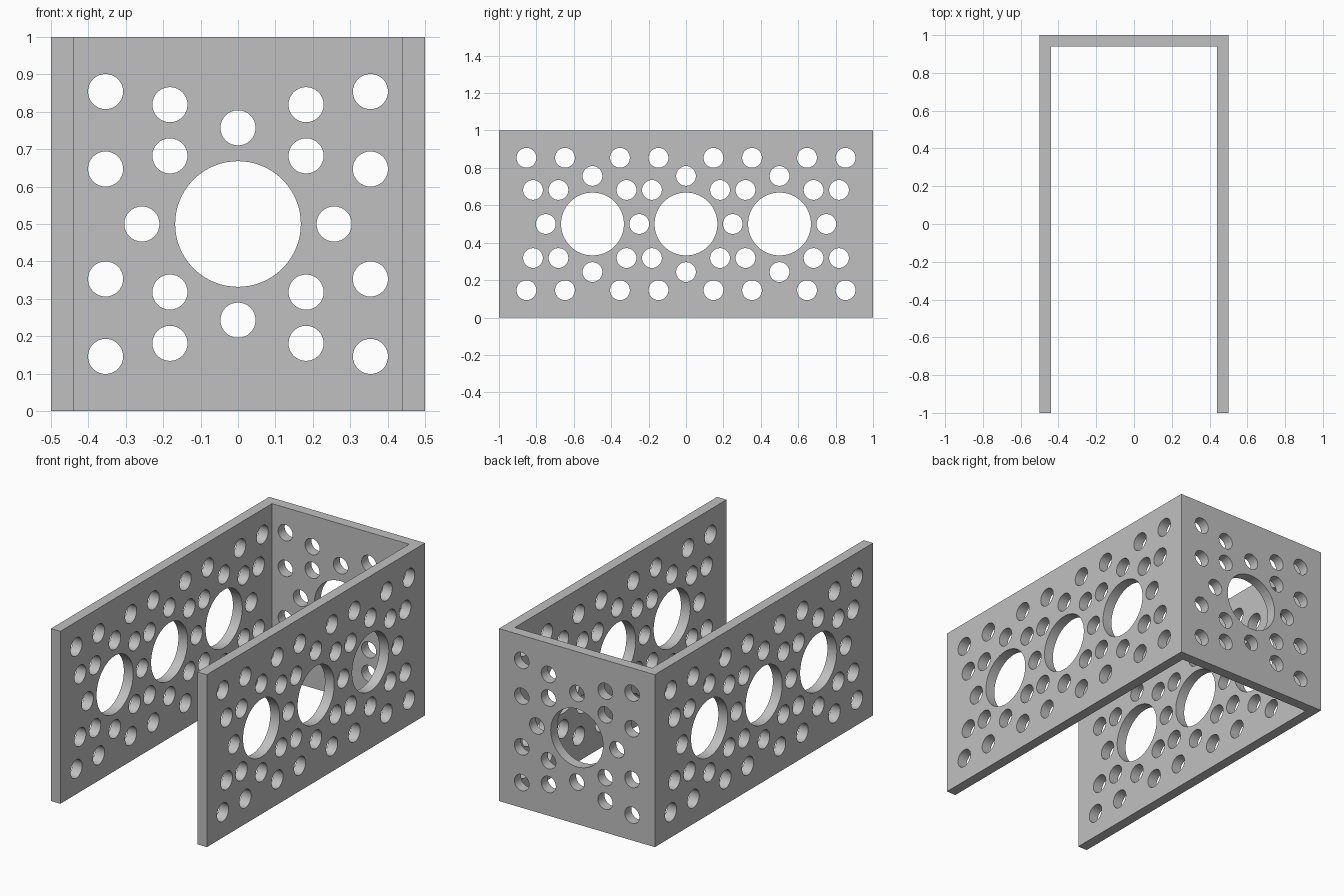
import bpy, bmesh, math
from mathutils import Matrix, Vector

if "Cube" in bpy.data.objects:
    bpy.data.objects.remove(bpy.data.objects["Cube"])

T, BIG = 0.06, 0.168        # wall thickness, large bore radius

grey = bpy.data.materials.new("light_grey_metal")
grey.diffuse_color = (0.53, 0.53, 0.53, 1)
grey.use_nodes = True
grey.node_tree.nodes["Principled BSDF"].inputs["Base Color"].default_value = grey.diffuse_color


def new_object(name, bm):
    bmesh.ops.recalc_face_normals(bm, faces=bm.faces)
    mesh = bpy.data.meshes.new(name)
    bm.to_mesh(mesh)
    bm.free()
    mesh.materials.append(grey)
    obj = bpy.data.objects.new(name, mesh)
    bpy.context.collection.objects.link(obj)
    return obj


def cutter(name, holes, axis, depth, offset):
    """Round cutters along axis; holes are (along wall, z, radius)."""
    bm = bmesh.new()
    turn = Vector((0, 0, 1)).rotation_difference(axis).to_matrix().to_4x4()
    for u, z, r in holes:
        across = Vector((0, u, z)) if axis.x else Vector((u, 0, z))
        bmesh.ops.create_cone(bm, cap_ends=True, segments=64 if r > 0.1 else 32,
                              radius1=r, radius2=r, depth=depth,
                              matrix=Matrix.Translation(across + axis * offset) @ turn)
    obj = new_object(name, bm)
    obj.hide_render = True
    return obj


def four_way(u, dz, r):
    return [(su * u, 0.5 + sz * dz, r) for su in (-1, 1) for sz in (-1, 1)]


# U-shaped channel: open front, closed back
bm = bmesh.new()
profile = [(-0.5, -1), (-0.5 + T, -1), (-0.5 + T, 1 - T), (0.5 - T, 1 - T),
           (0.5 - T, -1), (0.5, -1), (0.5, 1), (-0.5, 1)]
face = bm.faces.new([bm.verts.new((x, y, 0)) for x, y in profile])
ext = bmesh.ops.extrude_face_region(bm, geom=[face])
bmesh.ops.translate(bm, vec=(0, 0, 1),
                    verts=[v for v in ext["geom"] if isinstance(v, bmesh.types.BMVert)])
channel = new_object("u_channel", bm)

# Hole pattern of the back wall
r = 0.047
back = [(0, 0.5, BIG), (-0.257, 0.5, r), (0.257, 0.5, r), (0, 0.757, r), (0, 0.243, r)]
for u, dz in ((0.354, 0.354), (0.354, 0.147), (0.182, 0.319), (0.182, 0.182)):
    back += four_way(u, dz, r)

# Hole pattern shared by both side walls
r = 0.053
side = [(y, 0.5, r) for y in (-0.75, -0.25, 0.25, 0.75)]
for y in (-0.5, 0, 0.5):
    side += [(y, 0.5, BIG), (y, 0.757, r), (y, 0.243, r)]
for y in (0.147, 0.353, 0.647, 0.853):
    side += four_way(y, 0.354, r)
for y in (0.182, 0.318, 0.682, 0.818):
    side += four_way(y, 0.182, r)

cutters = [cutter("back_hole_cutter", back, Vector((0, 1, 0)), 0.2, 0.97),
           cutter("side_hole_cutter", side, Vector((1, 0, 0)), 1.2, 0)]

# Cut the holes through the walls
bpy.context.view_layer.objects.active = channel
channel.select_set(True)
for c in cutters:
    mod = channel.modifiers.new(c.name, 'BOOLEAN')
    mod.operation, mod.solver, mod.object = 'DIFFERENCE', 'EXACT', c
    bpy.ops.object.modifier_apply(modifier=mod.name)
    bpy.data.objects.remove(c)

bpy.ops.object.shade_smooth_by_angle(angle=math.radians(30))
